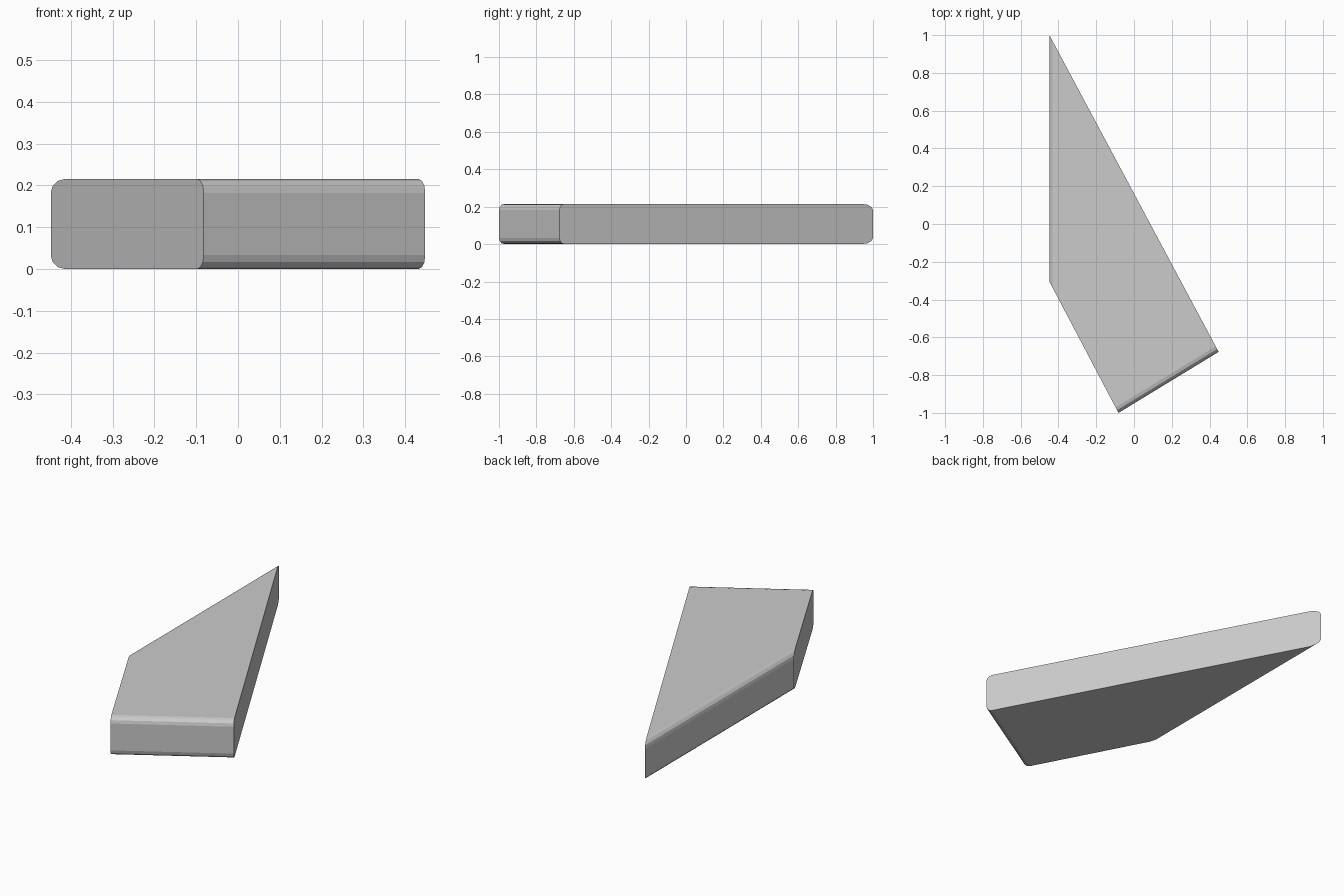
import bpy, bmesh

if "Cube" in bpy.data.objects:
    bpy.data.objects.remove(bpy.data.objects["Cube"])

HEIGHT = 0.215
OUTLINE = [(-0.448, 1.0), (-0.448, -0.305), (-0.082, -1.0), (0.448, -0.677)]

# Slanted slab: extruded four-sided outline
bm = bmesh.new()
base = bm.faces.new([bm.verts.new((x, y, 0)) for x, y in OUTLINE])
ext = bmesh.ops.extrude_face_region(bm, geom=[base])
top = [g for g in ext["geom"] if isinstance(g, bmesh.types.BMVert)]
bmesh.ops.translate(bm, verts=top, vec=(0, 0, HEIGHT))
bmesh.ops.recalc_face_normals(bm, faces=bm.faces)


# Round the top and bottom edges of the two end sides only
def on_side(edge, a, b):
    ends = {tuple(round(c, 3) for c in v.co.xy) for v in edge.verts}
    return ends == {OUTLINE[a], OUTLINE[b]}


rounded = [e for e in bm.edges if on_side(e, 0, 1) or on_side(e, 2, 3)]
bmesh.ops.bevel(bm, geom=rounded, offset=0.033, segments=3, profile=0.5,
                affect='EDGES')

mesh = bpy.data.meshes.new("slanted_slab")
bm.to_mesh(mesh)
bm.free()
slab = bpy.data.objects.new("slanted_slab", mesh)
bpy.context.collection.objects.link(slab)
